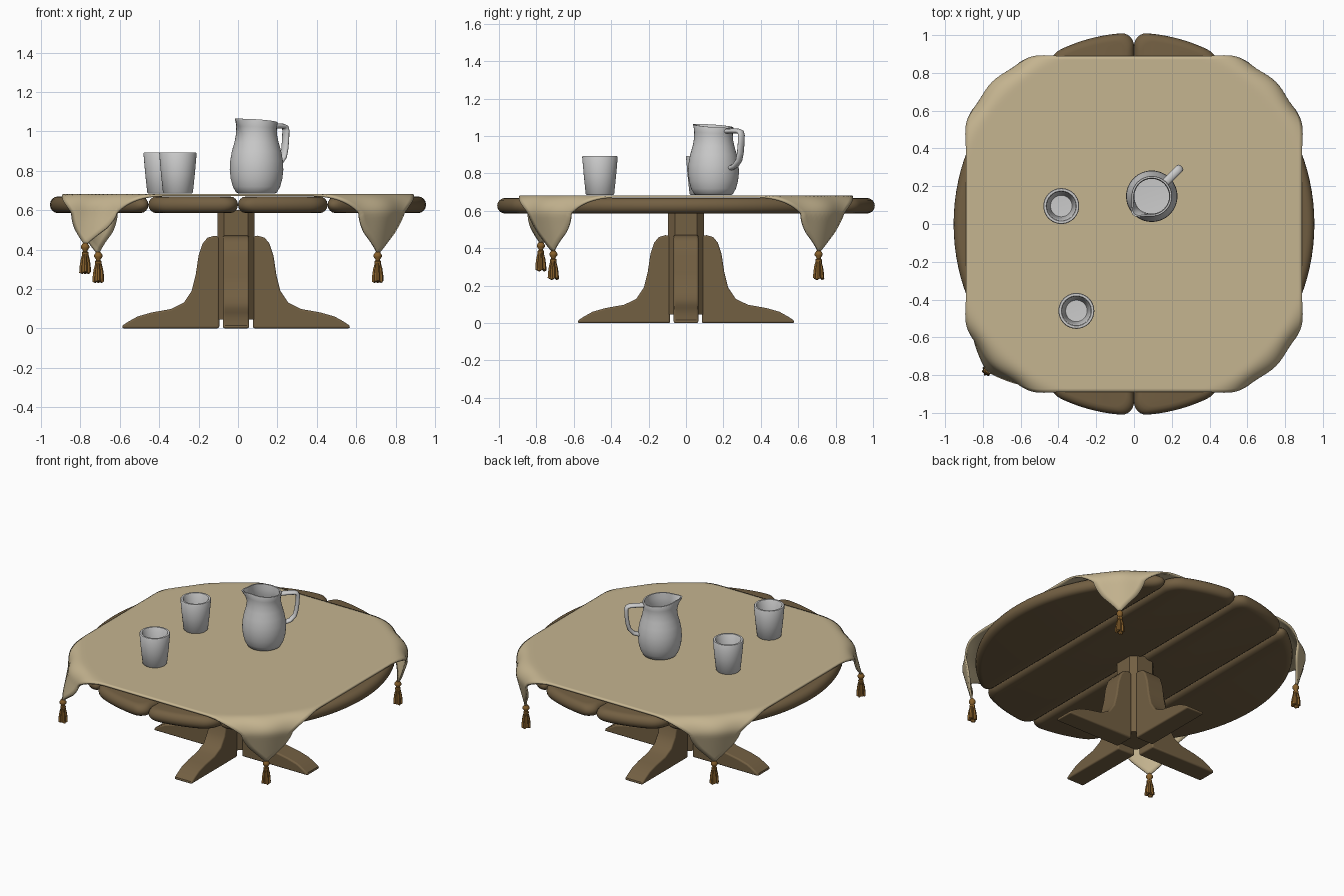
import bpy, bmesh, math
from math import sin, cos, pi, hypot, atan2, exp, sqrt

if "Cube" in bpy.data.objects:
    bpy.data.objects.remove(bpy.data.objects["Cube"])


def material(name, rgb):
    m = bpy.data.materials.new(name)
    m.diffuse_color = (*rgb, 1)
    m.use_nodes = True
    m.node_tree.nodes["Principled BSDF"].inputs["Base Color"].default_value = m.diffuse_color
    return m


WOOD = material("wood", (0.17, 0.115, 0.055))
CLOTH = material("linen", (0.56, 0.46, 0.28))
THREAD = material("thread", (0.25, 0.12, 0.025))


def finish(name, bm, mat=None, angle=40, bevel=0, segs=3):
    bmesh.ops.remove_doubles(bm, verts=bm.verts, dist=1e-5)
    bmesh.ops.recalc_face_normals(bm, faces=bm.faces)
    me = bpy.data.meshes.new(name)
    bm.to_mesh(me)
    bm.free()
    ob = bpy.data.objects.new(name, me)
    bpy.context.collection.objects.link(ob)
    if mat:
        me.materials.append(mat)
    if bevel:
        b = ob.modifiers.new("bevel", 'BEVEL')
        b.width, b.segments, b.limit_method = bevel, segs, 'ANGLE'
        b.angle_limit = math.radians(50)
    bpy.ops.object.select_all(action='DESELECT')
    bpy.context.view_layer.objects.active = ob
    ob.select_set(True)
    bpy.ops.object.shade_smooth_by_angle(angle=math.radians(angle))
    return ob


def loft(bm, loops, caps=True):
    rings = [[bm.verts.new(p) for p in lp] for lp in loops]
    n = len(rings[0])
    for a, b in zip(rings, rings[1:]):
        for i in range(n):
            bm.faces.new((a[i], a[(i + 1) % n], b[(i + 1) % n], b[i]))
    if caps:
        bm.faces.new(rings[0][::-1])
        bm.faces.new(rings[-1])


def lathe(name, profile, centre, n=40, mat=None, warp=None):
    bm = bmesh.new()
    loops = []
    for r, z in profile:
        ring = []
        for i in range(n):
            a = 2 * pi * i / n
            rr, zz = warp(r, z, a) if warp else (r, z)
            ring.append((centre[0] + rr * cos(a), centre[1] + rr * sin(a), centre[2] + zz))
        loops.append(ring)
    loft(bm, loops, caps=False)
    return finish(name, bm, mat)


# Table top: four planks clipped from an ellipse, with rounded edges
def plank(name, x0, x1):
    def outline(o, z, n=28):
        top = []
        a, b, c = 0.955 - o, 1.01 - o, 0.07
        lo, hi = max(x0 + o, -a), min(x1 - o, a)
        for i in range(n + 1):
            x = lo + (hi - lo) * (1 - cos(pi * i / n)) / 2
            y = b * sqrt(max(0, 1 - (x / a) ** 2)) + 0.002
            for seam, used in ((x - lo, x0 > -0.9), (hi - x, x1 < 0.9)):
                if used and seam < c:
                    y -= c - sqrt(max(0, c * c - (c - seam) ** 2))
            top.append((x, max(y, 0.002), z))
        return top + [(x, -y, z) for x, y, _ in reversed(top)]
    bm = bmesh.new()
    mid, half, e = 0.627, 0.042, 0.04
    loft(bm, [outline(e * (1 - cos(t)), mid + half * sin(t))
              for t in [-pi / 2 + pi * k / 8 for k in range(9)]])
    finish(name, bm, WOOD, 50)


for i, (a, b) in enumerate(((-0.955, -0.455), (-0.455, 0), (0, 0.455), (0.455, 0.955))):
    plank(f"plank_{i + 1}", a, b)

# Central column with chamfered corners
PX = -0.01
h, k = 0.095, 0.06
octagon = [(h, -k), (h, k), (k, h), (-k, h), (-h, k), (-h, -k), (-k, -h), (k, -h)]
bm = bmesh.new()
loft(bm, [[(PX + x, y, z) for x, y in octagon] for z in (0.045, 0.6)])
finish("column", bm, WOOD, 30)

# Four curved legs
LEG = [(0.085, 0), (0.58, 0), (0.575, 0.015), (0.545, 0.035), (0.5, 0.06), (0.43, 0.08), (0.33, 0.098),
       (0.265, 0.13), (0.225, 0.19), (0.205, 0.27), (0.19, 0.37), (0.17, 0.43), (0.145, 0.46),
       (0.11, 0.47), (0.085, 0.465)]
for i, name in enumerate(("right_leg", "back_leg", "left_leg", "front_leg")):
    c, s = round(cos(i * pi / 2)), round(sin(i * pi / 2))
    bm = bmesh.new()
    loft(bm, [[(PX + x * c - y * s, x * s + y * c, z) for x, z in LEG] for y in (-0.066, 0.066)])
    finish(name, bm, WOOD, 35, bevel=0.016)

# Tablecloth: a square draped over the round top; corners hang down
FLAT, BEND, SIDE, TOP = 0.96, 0.09, 0.89, 0.677


def drape(u, v):
    r = hypot(u, v)
    d = r - FLAT
    if d <= 0:
        return (u, v, TOP)
    loose = u < 0 and v < 0                       # front left corner swings outwards
    flare, stretch = (0.25, 1.05) if loose else (-0.35, 1.34)
    t = min(d / BEND, pi / 2)
    over = max(0, d - BEND * pi / 2)
    rho = FLAT + BEND * sin(t) + flare * over
    z = TOP - BEND * (1 - cos(t)) - stretch * over
    ang = atan2(v, u)
    diag = (math.floor(ang / (pi / 2)) + 0.5) * pi / 2
    dev = (ang - diag) * (1 + 0.5 * min(1, over / 0.08))
    rho += 0.008 * cos(dev * 22) * min(1, d / 0.1)
    return (rho * cos(diag + dev), rho * sin(diag + dev), z)


N = 90
bm = bmesh.new()
g = [[bm.verts.new(drape(SIDE * (2 * i / N - 1), SIDE * (2 * j / N - 1))) for j in range(N + 1)]
     for i in range(N + 1)]
for i in range(N):
    for j in range(N):
        bm.faces.new((g[i][j], g[i + 1][j], g[i + 1][j + 1], g[i][j + 1]))
cloth = finish("tablecloth", bm, CLOTH, 60)
sol = cloth.modifiers.new("thickness", 'SOLIDIFY')
sol.thickness, sol.offset = 0.012, 0

# Tassels on the cloth corners
TASSEL = [(0, 0.012), (0.012, 0.01), (0.021, -0.004), (0.021, -0.014), (0.012, -0.026), (0.011, -0.032),
          (0.017, -0.036), (0.017, -0.044), (0.015, -0.05), (0.021, -0.075), (0.025, -0.105),
          (0.027, -0.138), (0.018, -0.142), (0, -0.13)]


def strands(r, z, a):
    return (r * (1 + 0.14 * sin(8 * a)), z + 0.004 * sin(3 * a)) if z < -0.048 and r else (r, z)


for name, sx, sy in (("front_left", -1, -1), ("front_right", 1, -1), ("back_left", -1, 1), ("back_right", 1, 1)):
    lathe(name + "_tassel", TASSEL, drape(sx * SIDE, sy * SIDE), 32, THREAD, strands)

# Cups
CUP = [(0, 0), (0.07, 0), (0.076, 0.006), (0.086, 0.1), (0.095, 0.203), (0.092, 0.208), (0.08, 0.208),
       (0.076, 0.203), (0.066, 0.09), (0.057, 0.03), (0, 0.028)]
for i, (x, y) in enumerate(((-0.385, 0.095), (-0.305, -0.46))):
    lathe(f"cup_{i + 1}", CUP, (x, y, 0.684))

# Pitcher: lathed body with a pulled spout and slanted rim
PITCHER = [(0, 0), (0.092, 0), (0.104, 0.006), (0.12, 0.035), (0.131, 0.075), (0.136, 0.12), (0.134, 0.165),
           (0.125, 0.215), (0.112, 0.26), (0.104, 0.3), (0.103, 0.335), (0.107, 0.365), (0.105, 0.37),
           (0.096, 0.37), (0.092, 0.335), (0.092, 0.3), (0.1, 0.26), (0.114, 0.21), (0.122, 0.15),
           (0.118, 0.08), (0.095, 0.03), (0, 0.025)]


def spout(r, z, a):
    t = max(0, (z - 0.27) / 0.1)
    da = (a - 1.25 * pi + pi) % (2 * pi) - pi
    return r + 0.036 * t * t * exp(-(da / 0.35) ** 2), z + 0.01 * t * cos(da)


PC = (0.094, 0.147, 0.684)
lathe("pitcher_body", PITCHER, PC, 56, None, spout)

# Pitcher handle: flattened strap swept around a bent path
path = [(0.095, 1.025), (0.15, 1.027), (0.19, 1.026), (0.205, 1.021), (0.211, 1.005), (0.209, 0.96),
        (0.203, 0.91), (0.192, 0.87), (0.165, 0.84), (0.12, 0.825)]
bm = bmesh.new()
loops = []
q = sqrt(0.5)
for i, (r, z) in enumerate(path):
    p0, p1 = path[max(i - 1, 0)], path[min(i + 1, len(path) - 1)]
    L = hypot(p1[0] - p0[0], p1[1] - p0[1])
    nr, nz = -(p1[1] - p0[1]) / L, (p1[0] - p0[0]) / L
    ring = []
    for j in range(12):
        w, t = 0.022 * cos(j * pi / 6), 0.013 * sin(j * pi / 6)
        rr = r + nr * t
        ring.append((PC[0] + rr * q - w * q, PC[1] + rr * q + w * q, z + nz * t))
    loops.append(ring)
loft(bm, loops)
finish("pitcher_handle", bm, None, 60)
